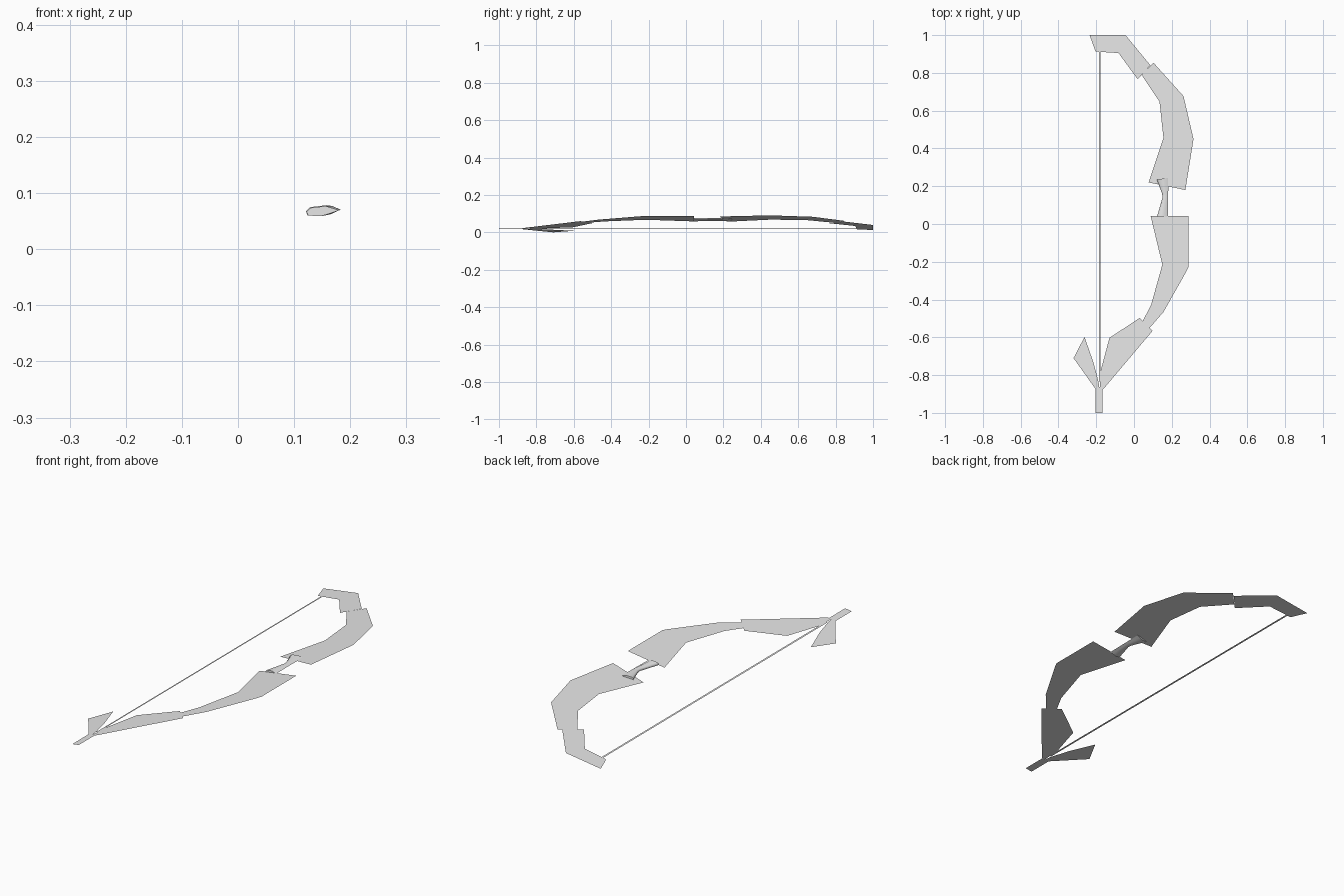
import bpy
import bmesh
import math

cube = bpy.data.objects.get("Cube")
if cube:
    bpy.data.objects.remove(cube, do_unlink=True)

# One plain grey for the whole bow
grey = bpy.data.materials.new("plain_grey")
grey.use_nodes = True
grey.diffuse_color = (0.8, 0.8, 0.8, 1)
grey.node_tree.nodes["Principled BSDF"].inputs["Base Color"].default_value = (0.8, 0.8, 0.8, 1)


def tilt(x):
    """Height of the slightly tilted plane the bow lies in."""
    return 0.0462 + 0.143 * x


def finish(name, bm):
    mesh = bpy.data.meshes.new(name)
    bm.to_mesh(mesh)
    bm.free()
    mesh.materials.append(grey)
    obj = bpy.data.objects.new(name, mesh)
    bpy.context.collection.objects.link(obj)
    return obj


def sheet(name, outline):
    """Flat, paper-thin part cut to an outline, facing up."""
    bm = bmesh.new()
    face = bm.faces.new([bm.verts.new((x, y, tilt(x))) for x, y in outline])
    face.normal_update()
    if face.normal.z < 0:
        face.normal_flip()
    bmesh.ops.triangulate(bm, faces=[face])
    return finish(name, bm)


# Upper limb and its hooked tip
sheet("upper_tip", [(-0.235, 1.0), (-0.045, 1.0), (0.087, 0.84), (0.019, 0.767),
                    (-0.082, 0.905), (-0.204, 0.913)])
sheet("upper_limb", [(0.103, 0.854), (0.262, 0.677), (0.315, 0.45), (0.272, 0.18),
                     (0.077, 0.22), (0.156, 0.455), (0.135, 0.648), (0.04, 0.789)])

# Lower limb and its tapering tip
sheet("lower_limb", [(0.088, 0.042), (0.288, 0.042), (0.288, -0.228), (0.278, -0.25),
                     (0.156, -0.466), (0.082, -0.551), (0.046, -0.514),
                     (0.09, -0.43), (0.15, -0.215)])
sheet("lower_tip", [(0.03, -0.497), (-0.13, -0.603), (-0.176, -0.775), (-0.182, -0.875),
                    (-0.163, -0.875), (0.098, -0.566)])

# Side blade and spike at the lower end
sheet("side_blade", [(-0.262, -0.598), (-0.32, -0.71), (-0.204, -0.873),
                     (-0.182, -0.875), (-0.188, -0.835), (-0.214, -0.735)])
sheet("end_spike", [(-0.204, -0.873), (-0.182, -0.875), (-0.168, -0.875),
                    (-0.168, -1.0), (-0.204, -1.0)])

# Bowstring
sheet("bowstring", [(-0.186, -0.835), (-0.177, -0.835), (-0.177, 0.912), (-0.186, 0.912)])

# Grip: pointed cross-section, pinched in the middle
section = [(0.0, 0.45), (0.12, 0.82), (0.6, 1.0), (1.0, 0.58),
           (0.74, 0.28), (0.45, 0.0), (0.05, 0.06)]
# y, left edge, right edge, bottom, top, slant of the ring
rings = [(0.040, 0.122, 0.180, 0.059, 0.077, 0.0),
         (0.140, 0.151, 0.181, 0.062, 0.077, 0.0),
         (0.160, 0.149, 0.181, 0.062, 0.077, 0.0),
         (0.235, 0.121, 0.183, 0.059, 0.0785, 0.01)]
bm = bmesh.new()
loops = [[bm.verts.new((x0 + (x1 - x0) * u, y + slant * u, z0 + (z1 - z0) * v))
          for u, v in section] for y, x0, x1, z0, z1, slant in rings]
n = len(section)
for a, b in zip(loops, loops[1:]):
    for i in range(n):
        j = (i + 1) % n
        bm.faces.new((a[i], a[j], b[j], b[i]))
bm.faces.new(loops[0])
bm.faces.new(loops[-1])
bmesh.ops.recalc_face_normals(bm, faces=bm.faces)
grip = finish("grip", bm)
bpy.ops.object.select_all(action='DESELECT')
grip.select_set(True)
bpy.context.view_layer.objects.active = grip
bpy.ops.object.shade_smooth_by_angle(angle=math.radians(60))
